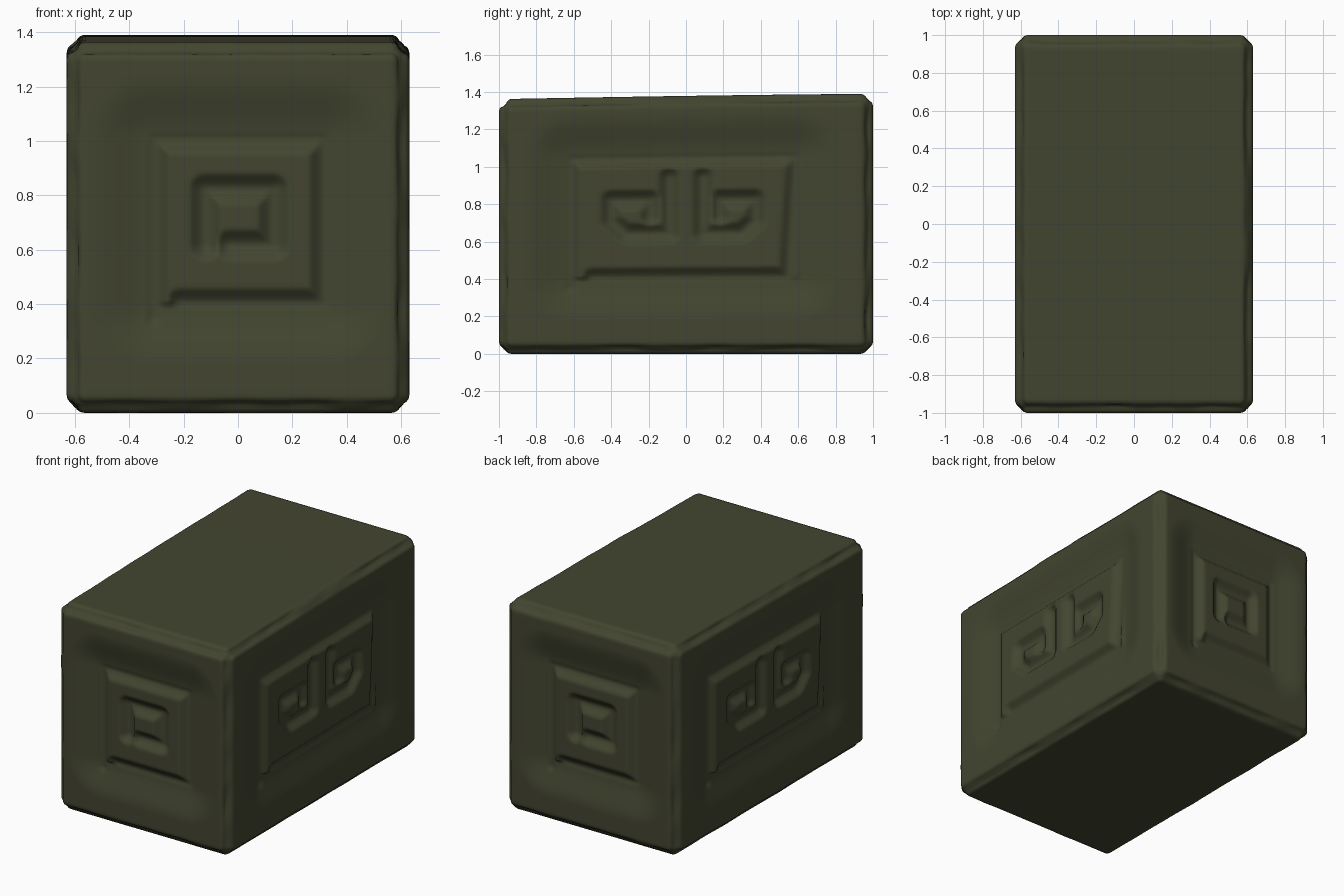
import bpy, bmesh, math
from mathutils import Vector, noise

if "Cube" in bpy.data.objects:
    bpy.data.objects.remove(bpy.data.objects["Cube"])

HALF = Vector((0.63, 1.0, 0.695))
RADIUS = 0.07

# Carved groove paths: (across face, height)
FRONT = [
    [(-.31, .36), (-.31, 1.03), (.32, 1.03), (.32, .41), (-.21, .41)],
    [(-.12, .63), (-.12, .84), (.13, .84), (.13, .63), (-.03, .63)],
]
SIDE = [
    [(-.62, .36), (-.62, 1.06), (.59, 1.06), (.55, .41), (-.5, .41)],
    [(-.09, .95), (-.09, .65), (-.32, .65), (-.40, .72), (-.40, .83), (-.19, .83), (-.19, .74)],
    [(.09, .95), (.09, .65), (.30, .65), (.37, .72), (.37, .83), (.18, .83), (.18, .74)],
]


def seg_dist(u, v, a, b):
    dx, dy = b[0] - a[0], b[1] - a[1]
    t = ((u - a[0]) * dx + (v - a[1]) * dy) / (dx * dx + dy * dy)
    t = min(1, max(0, t))
    return math.hypot(u - a[0] - t * dx, v - a[1] - t * dy)


def fade(t):
    t = min(1, max(0, t))
    return t * t * (3 - 2 * t)


def carve(u, v, paths, frame):
    """Depth of the V grooves plus the wide slope leading in to the frame."""
    d = min(seg_dist(u, v, a, b) for p in paths for a, b in zip(p, p[1:]))
    groove = 0.05 * fade(1 - d / 0.085)
    x0, x1, z0, z1 = frame
    out = math.hypot(max(x0 - u, 0, u - x1), max(z0 - v, 0, v - z1))
    slope = 0.045 * fade(1 - out / 0.24) if out > 0 else 0.012
    return max(groove, slope)


# Carved stone block: finely divided rounded box
bm = bmesh.new()
bmesh.ops.create_cube(bm, size=2)
bmesh.ops.subdivide_edges(bm, edges=bm.edges[:], cuts=110, use_grid_fill=True)
inner = HALF - Vector((RADIUS,) * 3)
for vert in bm.verts:
    c = vert.co.copy()
    p = Vector((c.x * HALF.x, c.y * HALF.y, c.z * HALF.z))
    core = Vector([max(-inner[i], min(inner[i], p[i])) for i in range(3)])
    n = (p - core).normalized()
    q = core + n * RADIUS
    height = q.z + HALF.z
    # Opposite faces repeat the same carving, turned half way round
    if abs(c.x) > 0.999:
        s = 1 if c.x > 0 else -1
        q.x -= s * carve(s * q.y, height, SIDE, (-.62, .59, .41, 1.06))
    elif abs(c.y) > 0.999:
        s = 1 if c.y < 0 else -1
        q.y += s * carve(s * q.x, height, FRONT, (-.31, .32, .41, 1.03))
    # Worn, slightly wavy edges
    edge = 1 - max(abs(v) for v in n)
    q -= n * 0.03 * fade(edge * 5) * (0.5 + 0.5 * noise.noise(q * 5))
    # Top slopes gently down to the front
    q.z = (q.z + HALF.z) * (1 - 0.011 * (1 - q.y) ** 1.4 / 1.4 * 0.75 * 1.3)
    vert.co = q
bmesh.ops.recalc_face_normals(bm, faces=bm.faces[:])
for f in bm.faces:
    f.smooth = True

mesh = bpy.data.meshes.new("carved_stone_block")
bm.to_mesh(mesh)
bm.free()
mat = bpy.data.materials.new("dark olive stone")
mat.diffuse_color = (0.056, 0.060, 0.030, 1)
mat.use_nodes = True
mat.node_tree.nodes["Principled BSDF"].inputs["Base Color"].default_value = mat.diffuse_color
mesh.materials.append(mat)
block = bpy.data.objects.new("carved_stone_block", mesh)
bpy.context.collection.objects.link(block)
